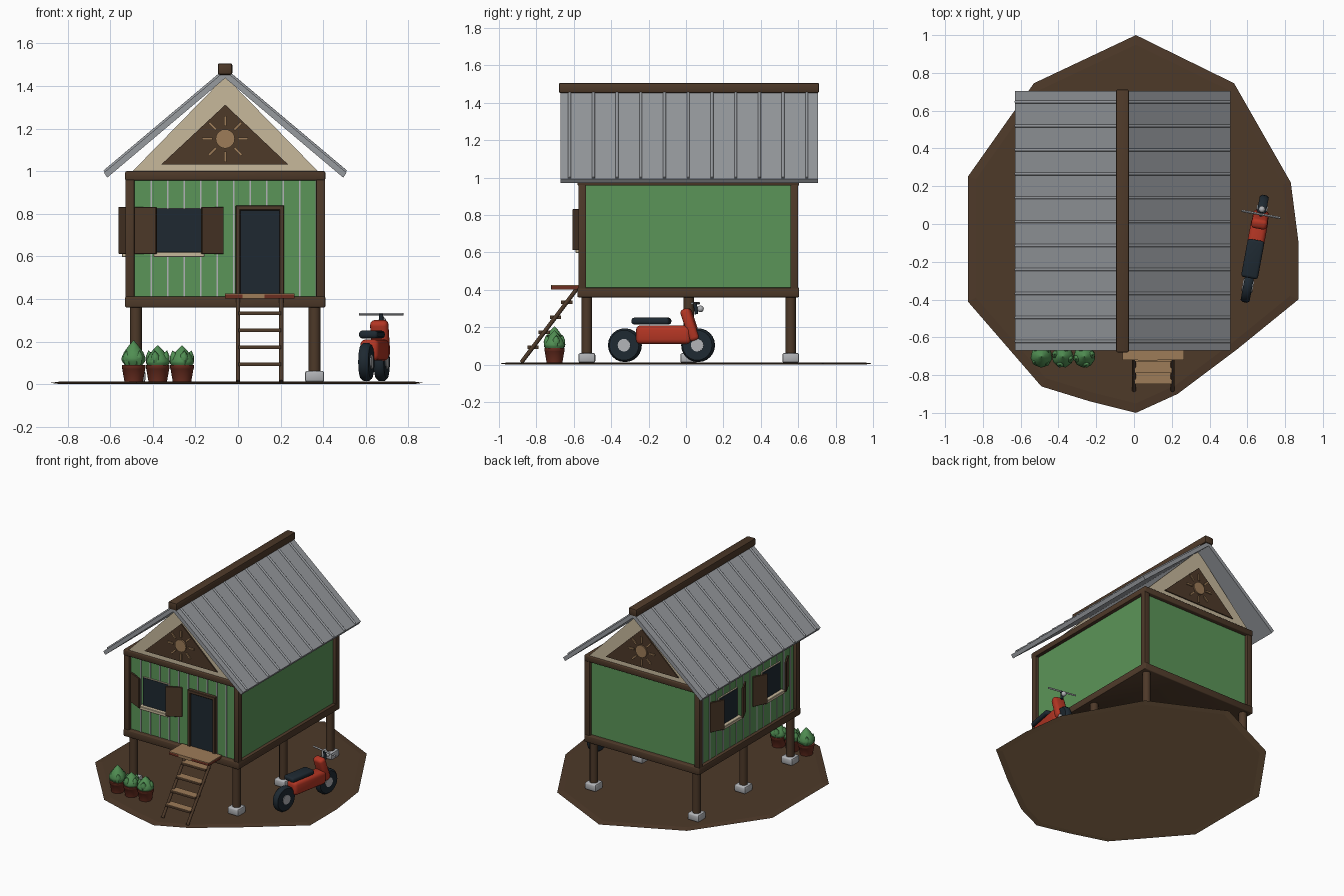
import bpy, bmesh, math
from mathutils import Matrix, Vector

if "Cube" in bpy.data.objects:
    bpy.data.objects.remove(bpy.data.objects["Cube"])

T, R = Matrix.Translation, Matrix.Rotation
I = Matrix.Identity(4)


def material(name, rgb):
    m = bpy.data.materials.new(name)
    m.diffuse_color = (*rgb, 1)
    m.use_nodes = True
    m.node_tree.nodes["Principled BSDF"].inputs["Base Color"].default_value = m.diffuse_color
    return m


WOOD = material("dark wood", (0.075, 0.041, 0.022))
GREEN = material("wall green", (0.105, 0.30, 0.098))
METAL = material("roof grey", (0.31, 0.325, 0.345))
CREAM = material("cream", (0.57, 0.48, 0.33))
TAN = material("tan wood", (0.34, 0.20, 0.098))
NAVY = material("dark navy", (0.013, 0.022, 0.031))
RED = material("scooter red", (0.45, 0.036, 0.017))
CLAY = material("pot clay", (0.15, 0.028, 0.015))
LEAF = material("leaf green", (0.08, 0.27, 0.085))
STONE = material("pale grey", (0.44, 0.45, 0.47))


def finish(name, bm, mat, M=I, smooth=False):
    bmesh.ops.recalc_face_normals(bm, faces=bm.faces)
    me = bpy.data.meshes.new(name)
    bm.to_mesh(me)
    bm.free()
    me.materials.append(mat)
    ob = bpy.data.objects.new(name, me)
    bpy.context.collection.objects.link(ob)
    ob.matrix_world = M
    if smooth:
        bpy.ops.object.select_all(action='DESELECT')
        ob.select_set(True)
        bpy.context.view_layer.objects.active = ob
        bpy.ops.object.shade_smooth_by_angle(angle=math.radians(45))
    return ob


def box(name, c, s, mat, M=I, bevel=0.0, seg=1):
    bm = bmesh.new()
    bmesh.ops.create_cube(bm, size=1, matrix=Matrix.Diagonal((*s, 1)))
    if bevel:
        bmesh.ops.bevel(bm, geom=bm.edges[:], offset=bevel, segments=seg, affect='EDGES', profile=0.5)
    return finish(name, bm, mat, M @ T(c), seg > 1)


def span(name, x, y, z, mat, bevel=0.0, seg=1):
    """Box from its limits on each axis."""
    lim = (x, y, z)
    return box(name, [(a + b) / 2 for a, b in lim], [b - a for a, b in lim], mat, I, bevel, seg)


def rod(name, a, b, r, mat, M=I, sides=12):
    a, b = Vector(a), Vector(b)
    bm = bmesh.new()
    bmesh.ops.create_cone(bm, cap_ends=True, segments=sides, radius1=r, radius2=r, depth=(b - a).length)
    turn = (b - a).to_track_quat('Z', 'Y').to_matrix().to_4x4()
    return finish(name, bm, mat, M @ T((a + b) / 2) @ turn, True)


def prism(name, pts, y0, y1, mat):
    """Extrude an x-z outline along y."""
    bm = bmesh.new()
    f = bm.faces.new([bm.verts.new((x, y0, z)) for x, z in pts])
    ext = bmesh.ops.extrude_face_region(bm, geom=[f])['geom']
    bmesh.ops.translate(bm, vec=(0, y1 - y0, 0), verts=[v for v in ext if isinstance(v, bmesh.types.BMVert)])
    return finish(name, bm, mat)


def lathe(name, prof, n, mat, M, smooth=False):
    bm = bmesh.new()
    rings = [[bm.verts.new((r * math.cos(k * math.tau / n), r * math.sin(k * math.tau / n), z))
              for k in range(n)] for r, z in prof]
    for p, q in zip(rings, rings[1:]):
        for k in range(n):
            bm.faces.new((p[k], p[(k + 1) % n], q[(k + 1) % n], q[k]))
    bm.faces.new(rings[0])
    bm.faces.new(rings[-1])
    return finish(name, bm, mat, M, smooth)


# ground patch: irregular thin plate, dark on top, lighter underneath
rim = [(0.01, 1), (0.53, 0.745), (0.83, 0.22), (0.87, -0.09), (0.87, -0.4), (0.55, -0.66), (0.23, -0.9),
       (0.01, -1), (-0.23, -0.94), (-0.49, -0.86), (-0.88, -0.41), (-0.88, 0.25), (-0.53, 0.745)]
bm = bmesh.new()
rings = [[bm.verts.new((x * k, y * k, z)) for x, y in rim] for k, z in ((0.95, 0), (1, 0.006), (0.95, 0.012))]
for p, q in zip(rings, rings[1:]):
    for k in range(len(rim)):
        n = (k + 1) % len(rim)
        bm.faces.new((p[k], p[n], q[n], q[k]))
bm.faces.new(rings[0])
bm.faces.new(rings[2])
ground = finish("ground_patch", bm, WOOD)
ground.data.materials.append(TAN)
for f in ground.data.polygons:
    f.material_index = int(f.normal.z < 0)

CX, CY = -0.06, 0.012
# stilts on footings
for sx in (-0.42, 0.42):
    for y in (-0.53, 0.015, 0.56):
        rod("stilt", (CX + sx, y, 0.04), (CX + sx, y, 0.37), 0.028, WOOD)
        box("footing", (CX + sx, y, 0.036), (0.09, 0.09, 0.052), STONE, I, 0.01, 2)
    # corner posts
    for sy in (-0.567, 0.567):
        box("corner_post", (CX + sx * 1.067, CY + sy, 0.68), (0.042, 0.042, 0.58), WOOD, I, 0.004, 2)

# floor, walls and top beam
span("floor_frame", (-0.53, 0.41), (-0.58, 0.605), (0.36, 0.412), WOOD, 0.006, 2)
span("walls", (-0.505, 0.385), (-0.55, 0.575), (0.40, 0.97), GREEN)
span("top_beam", (-0.53, 0.41), (-0.58, 0.605), (0.957, 1.0), WOOD, 0.006, 2)

# battens on front and left walls
for i in range(11):
    box("front_batten", (-0.408 + 0.0775 * i, -0.550, 0.685), (0.008, 0.007, 0.55), STONE)
for i in range(14):
    box("left_batten", (-0.505, -0.495 + 0.0785 * i, 0.685), (0.007, 0.008, 0.55), STONE)

# windows with half-open shutters
for M in (T((-0.277, -0.55, 0.722)), T((-0.505, 0.24, 0.722)) @ R(-math.pi / 2, 4, 'Z'),
          T((-0.505, -0.26, 0.722)) @ R(-math.pi / 2, 4, 'Z')):
    box("window_frame", (0, -0.002, 0), (0.217, 0.016, 0.21), CREAM, M)
    box("window_glass", (0, -0.008, 0), (0.207, 0.010, 0.204), NAVY, M)
    box("window_sill", (0, -0.018, -0.113), (0.24, 0.045, 0.024), CREAM, M, 0.003)
    for s in (-1, 1):
        box("shutter", (s * 0.157, -0.026, 0), (0.113, 0.013, 0.22), WOOD,
            M @ T((s * 0.157, -0.026, 0)) @ R(s * math.radians(26), 4, 'Z') @ T((-s * 0.157, 0.026, 0)), 0.002)

# door
box("door_panel", (0.103, -0.552, 0.615), (0.19, 0.02, 0.42), NAVY)
for x in (0.0, 0.205):
    box("door_jamb", (x, -0.558, 0.625), (0.022, 0.036, 0.43), WOOD, I, 0.003)
box("door_head", (0.1025, -0.558, 0.828), (0.227, 0.036, 0.024), WOOD, I, 0.003)

# gable ends with sun emblem
for y, d in ((-0.57, -1), (0.594, 1)):
    prism("gable", [(-0.50, 0.995), (0.38, 0.995), (CX, 1.445)], y, y - 0.03 * d, CREAM)
    prism("gable_panel", [(-0.36, 1.032), (0.235, 1.032), (CX, 1.312)], y + 0.008 * d, y, WOOD)
    rod("sun_disc", (CX, y, 1.152), (CX, y + 0.017 * d, 1.152), 0.045, TAN, I, 20)
    for k in range(8):
        box("sun_ray", (0.084, 0, 0), (0.048, 0.013, 0.012), TAN,
            T((CX, y + 0.009 * d, 1.152)) @ R(k * math.pi / 4, 4, 'Y'))

# roof sheets with ribs, ridge beam
for s in (-1, 1):
    prism("roof_sheet", [(CX, 1.472), (CX + s * 0.570, 0.993), (CX + s * 0.554, 0.970), (CX, 1.437)],
          -0.67, 0.705, METAL)
    for i in range(11):
        y = -0.622 + 0.1268 * i
        rod("roof_rib", (CX + s * 0.02, y, 1.457), (CX + s * 0.567, y, 0.997), 0.008, METAL, I, 10)
span("ridge_beam", (-0.095, -0.027), (-0.68, 0.712), (1.453, 1.507), WOOD, 0.009, 2)

# landing and ladder
span("landing", (-0.06, 0.265), (-0.72, -0.565), (0.403, 0.420), CLAY)
span("landing_boards", (-0.06, 0.265), (-0.72, -0.565), (0.420, 0.425), TAN)
span("landing_front", (0.02, 0.125), (-0.722, -0.71), (0.403, 0.425), TAN)
for x in (0.0, 0.203):
    rod("ladder_rail", (x, -0.88, 0.012), (x, -0.58, 0.41), 0.011, WOOD, I, 10)
for i in range(4):
    z = 0.094 + 0.08 * i
    y = -0.88 + (z - 0.012) * 0.754
    box("ladder_tread", (0.1015, y, z - 0.002), (0.20, 0.06, 0.014), WOOD)
    box("tread_top", (0.1015, y, z + 0.006), (0.20, 0.06, 0.004), TAN)

# potted plants
for x, h in ((-0.49, 1.0), (-0.377, 0.88), (-0.263, 0.88)):
    M = T((x, -0.703, 0.01))
    lathe("pot", [(0.043, 0), (0.054, 0.062), (0.056, 0.064), (0.056, 0.08), (0.045, 0.08)], 14, CLAY, M, True)
    lathe("foliage", [(0.035, 0.07), (0.056, 0.098), (0.058, 0.112), (0.046, 0.14), (0.024, 0.17), (0.002, 0.195)],
          9, LEAF, M @ Matrix.Diagonal((1, 1, h, 1)) @ R(x * 9, 4, 'Z'), True)
    for k in range(4):
        a = k * math.tau / 4 + x * 5
        lathe("leaf", [(0.014, 0), (0.026, 0.03), (0.020, 0.055), (0.001, 0.08)], 7, LEAF,
              M @ T((0.026 * math.cos(a), 0.026 * math.sin(a), 0.07)) @ R(a, 4, 'Z') @ R(0.25, 4, 'Y'), True)

# scooter, turned slightly on the ground
S = T((0.639, -0.131, 0)) @ R(math.radians(-10.5), 4, 'Z')
for y in (-0.199, 0.199):
    lathe("tyre", [(0.06, -0.024), (0.08, -0.024), (0.09, -0.012), (0.09, 0.012), (0.08, 0.024), (0.06, 0.024)],
          24, NAVY, S @ T((0, y, 0.104)) @ R(math.pi / 2, 4, 'Y'), True)
    rod("wheel_hub", (-0.029, y, 0.104), (0.029, y, 0.104), 0.034, STONE, S, 16)
box("scooter_body", (0, 0.015, 0.16), (0.09, 0.30, 0.10), RED, S, 0.025, 3)
box("leg_shield", (0, 0, 0), (0.085, 0.055, 0.18), RED, S @ T((0, 0.157, 0.213)) @ R(0.33, 4, 'X'), 0.02, 3)
box("scooter_seat", (0, -0.055, 0.233), (0.09, 0.205, 0.036), NAVY, S, 0.014, 3)
rod("steering_post", (0, 0.19, 0.27), (0, 0.182, 0.33), 0.01, NAVY, S)
rod("handlebar", (-0.105, 0.185, 0.328), (0.105, 0.185, 0.328), 0.006, STONE, S, 8)
bm = bmesh.new()
bmesh.ops.create_uvsphere(bm, u_segments=12, v_segments=8, radius=0.018)
finish("headlamp", bm, STONE, S @ T((0, 0.212, 0.298)), True)
